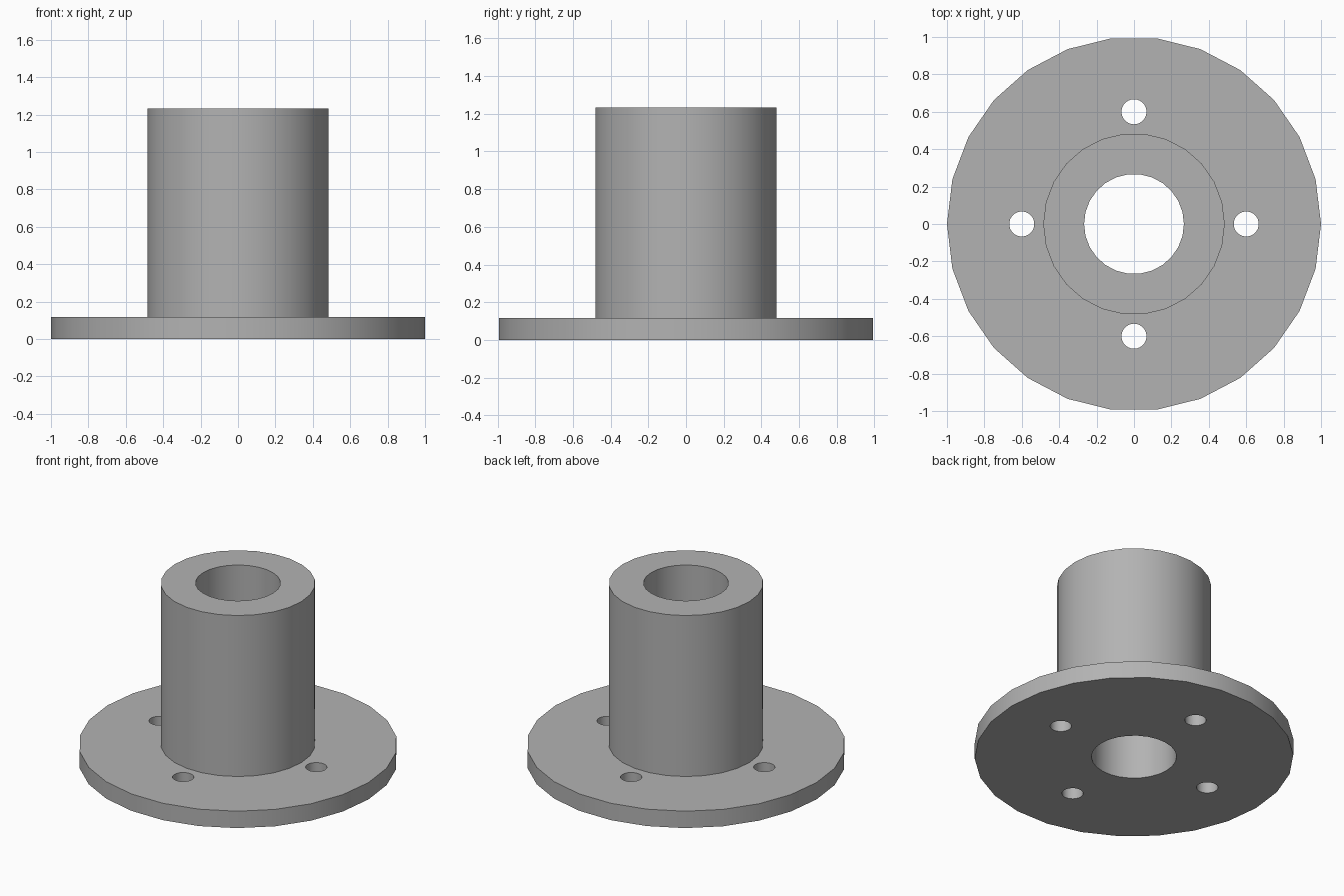
import bpy
import bmesh
from math import cos, sin, pi, radians

if "Cube" in bpy.data.objects:
    bpy.data.objects.remove(bpy.data.objects["Cube"], do_unlink=True)

SIDES = 26
FLANGE_R, HUB_R, BORE_R = 1.0, 0.485, 0.267
FLANGE_TOP, HUB_TOP = 0.117, 1.232
BOLT_CIRCLE, BOLT_R = 0.6, 0.067

grey = bpy.data.materials.new("plain grey")
grey.use_nodes = True
colour = (0.45, 0.45, 0.45, 1)
grey.diffuse_color = colour
grey.node_tree.nodes["Principled BSDF"].inputs["Base Color"].default_value = colour


def lathe(name, profile):
    """Revolve a closed (radius, height) profile about z."""
    bm = bmesh.new()
    rings = []
    for i in range(SIDES):
        a = 2 * pi * i / SIDES
        rings.append([bm.verts.new((r * cos(a), r * sin(a), z)) for r, z in profile])
    n = len(profile)
    for i in range(SIDES):
        here, there = rings[i], rings[(i + 1) % SIDES]
        for j in range(n):
            k = (j + 1) % n
            bm.faces.new((here[j], there[j], there[k], here[k]))
    bmesh.ops.recalc_face_normals(bm, faces=bm.faces)
    mesh = bpy.data.meshes.new(name)
    bm.to_mesh(mesh)
    bm.free()
    obj = bpy.data.objects.new(name, mesh)
    bpy.context.collection.objects.link(obj)
    mesh.materials.append(grey)
    return obj


# Flange and hollow hub in one turned solid
body = lathe("flanged_hub", [
    (BORE_R, 0), (FLANGE_R, 0), (FLANGE_R, FLANGE_TOP),
    (HUB_R, FLANGE_TOP), (HUB_R, HUB_TOP), (BORE_R, HUB_TOP)])

# Four bolt holes through the flange
for i in range(4):
    a = i * pi / 2
    bpy.ops.mesh.primitive_cylinder_add(
        vertices=SIDES, radius=BOLT_R, depth=0.4,
        location=(BOLT_CIRCLE * cos(a), BOLT_CIRCLE * sin(a), FLANGE_TOP / 2))
    cutter = bpy.context.object
    cutter.name = "bolt_hole_cutter"
    cutter.hide_render = True
    cutter.data.materials.append(grey)
    cut = body.modifiers.new("bolt_hole", "BOOLEAN")
    cut.operation = "DIFFERENCE"
    cut.solver = "EXACT"
    cut.object = cutter
    with bpy.context.temp_override(object=body, active_object=body):
        bpy.ops.object.modifier_apply(modifier=cut.name)
    bpy.data.objects.remove(cutter, do_unlink=True)

# Smooth round walls with crisp rims
bpy.ops.object.select_all(action="DESELECT")
body.select_set(True)
bpy.context.view_layer.objects.active = body
bpy.ops.object.shade_smooth_by_angle(angle=radians(30))
